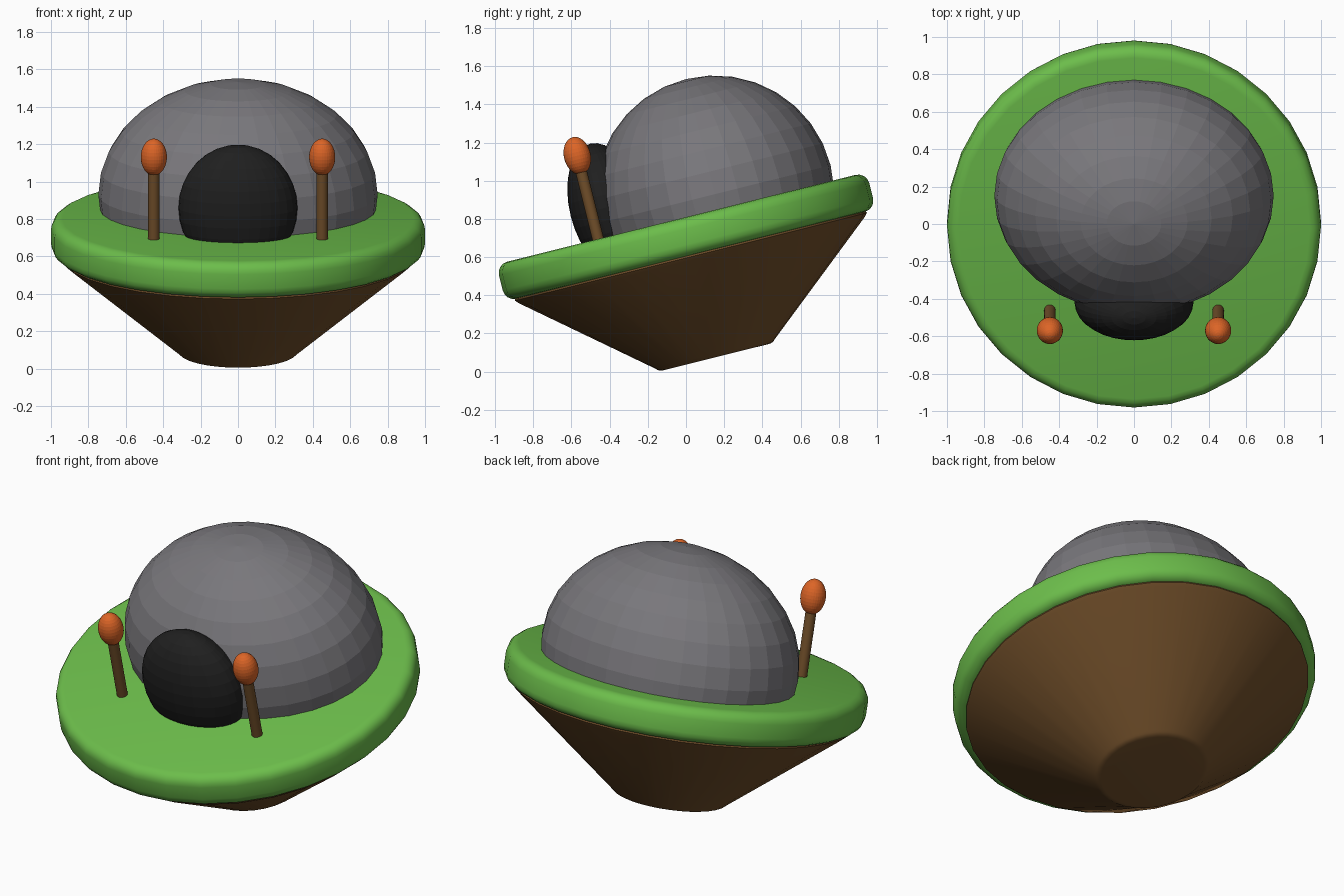
import bpy, bmesh, math
from mathutils import Matrix

if "Cube" in bpy.data.objects:
    bpy.data.objects.remove(bpy.data.objects["Cube"])

# whole model leans forward around the plate centre
TILT = Matrix.Translation((0, 0, 0.706)) @ Matrix.Rotation(math.radians(14), 4, 'X')


def material(name, rgb):
    m = bpy.data.materials.new(name)
    m.diffuse_color = (*rgb, 1)
    m.use_nodes = True
    m.node_tree.nodes["Principled BSDF"].inputs["Base Color"].default_value = m.diffuse_color
    return m


GREEN = material("grass green", (0.15, 0.51, 0.07))
GREY = material("stone grey", (0.19, 0.185, 0.20))
BROWN = material("earth brown", (0.165, 0.078, 0.023))
BLACK = material("opening black", (0.014, 0.014, 0.014))
ORANGE = material("flame orange", (0.72, 0.13, 0.02))


def finish(name, bm, mat, smooth):
    bmesh.ops.recalc_face_normals(bm, faces=bm.faces)
    me = bpy.data.meshes.new(name)
    bm.to_mesh(me)
    bm.free()
    me.materials.append(mat)
    ob = bpy.data.objects.new(name, me)
    bpy.context.collection.objects.link(ob)
    ob.matrix_world = TILT
    if smooth:
        bpy.ops.object.select_all(action='DESELECT')
        ob.select_set(True)
        bpy.context.view_layer.objects.active = ob
        bpy.ops.object.shade_smooth_by_angle(angle=math.radians(35))
    return ob


def lathe(name, profile, mat, centre=(0, 0), sides=32):
    """Capped solid turned from (radius, height) points."""
    bm = bmesh.new()
    rings = []
    for r, z in profile:
        rings.append([bm.verts.new((centre[0] + r * math.cos(2 * math.pi * i / sides),
                                    centre[1] + r * math.sin(2 * math.pi * i / sides), z))
                      for i in range(sides)])
    for a, b in zip(rings, rings[1:]):
        for i in range(sides):
            j = (i + 1) % sides
            bm.faces.new((a[i], a[j], b[j], b[i]))
    bm.faces.new(rings[0])
    bm.faces.new(rings[-1])
    return finish(name, bm, mat, True)


def ellipsoid(name, centre, radii, mat):
    bm = bmesh.new()
    bmesh.ops.create_uvsphere(bm, u_segments=32, v_segments=16, radius=1,
                              matrix=Matrix.Translation(centre) @ Matrix.Diagonal((*radii, 1)))
    return finish(name, bm, mat, False)


def arc(cr, cz, rad, start, end, steps=4):
    """Rounded corner points for a lathe profile."""
    out = []
    for k in range(steps + 1):
        t = math.radians(start + (end - start) * k / steps)
        out.append((cr + rad * math.cos(t), cz + rad * math.sin(t)))
    return out


# round plate with soft rim
lathe("grass_plate", arc(0.94, -0.04, 0.06, -90, 0) + arc(0.94, 0.04, 0.06, 0, 90), GREEN)

# tapered earth underside with softened edges
lathe("earth_base", arc(0.285, -0.602, 0.048, -90, -39) +
      [(0.935, -0.125), (0.95, -0.108), (0.945, -0.09)], BROWN)

# dome and dark doorway bulging from its front
ellipsoid("dome", (0, 0.2, 0.18), (0.747, 0.626, 0.622), GREY)
ellipsoid("doorway", (0, -0.37, 0.25), (0.318, 0.19, 0.345), BLACK)

# pair of torches beside the doorway
for side, x in (("left", -0.45), ("right", 0.45)):
    lathe(side + "_torch_post", [(0.03, 0.08), (0.03, 0.5)], BROWN, (x, -0.45))
    ellipsoid(side + "_torch_flame", (x, -0.45, 0.55), (0.07, 0.07, 0.1), ORANGE)
